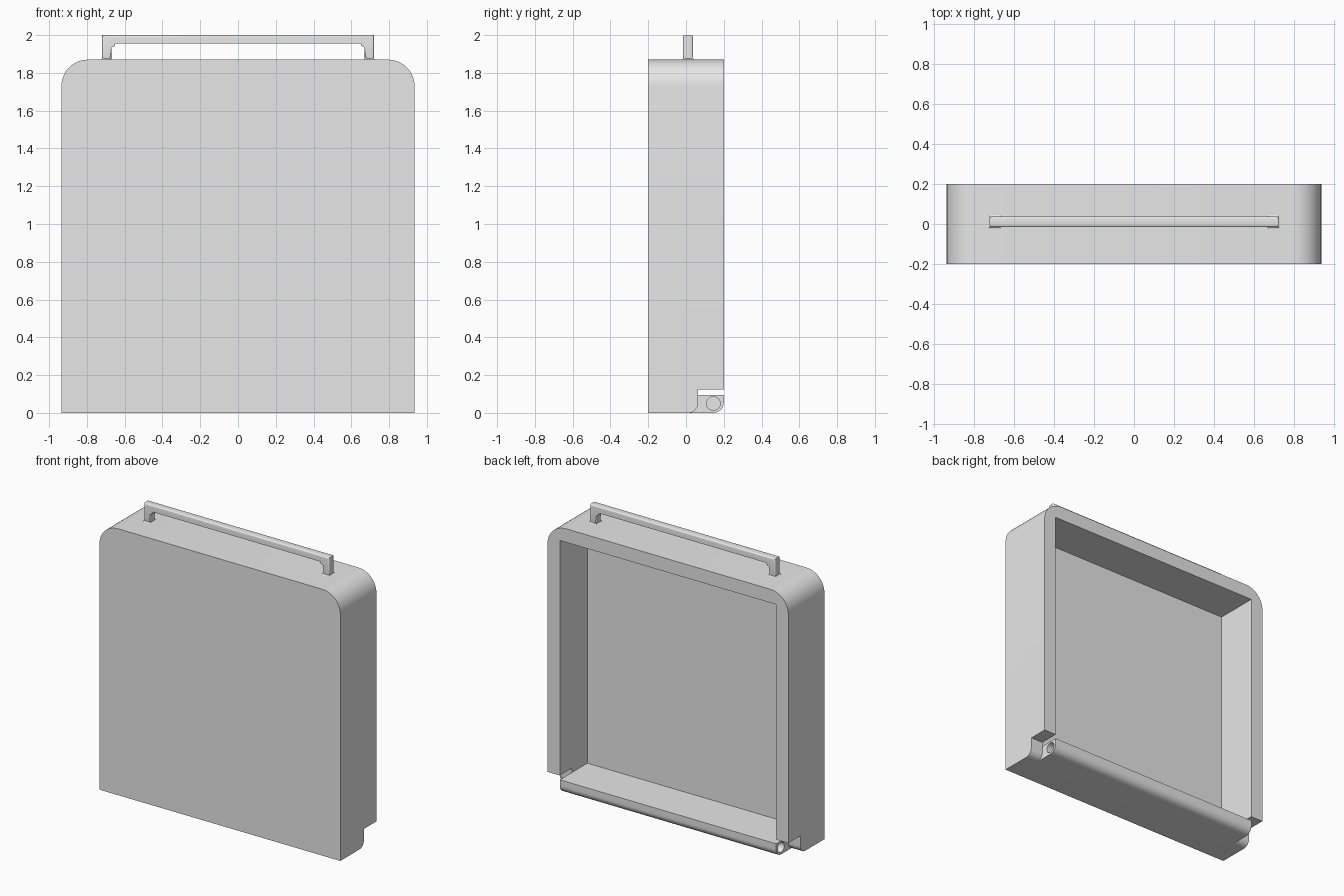
import bpy
import bmesh
from math import sin, cos, pi, radians

cube = bpy.data.objects.get("Cube")
if cube:
    bpy.data.objects.remove(cube, do_unlink=True)

grey = bpy.data.materials.new("plain grey")
grey.use_nodes = True
grey.diffuse_color = (0.8, 0.8, 0.8, 1)
grey.node_tree.nodes["Principled BSDF"].inputs["Base Color"].default_value = (0.8, 0.8, 0.8, 1)


def arc(cx, cz, r, start, end, steps=12):
    """Points of an arc, angles in degrees."""
    angles = [radians(start + (end - start) * i / steps) for i in range(steps + 1)]
    return [(cx + r * cos(a), cz + r * sin(a)) for a in angles]


def finish(name, bm):
    bmesh.ops.recalc_face_normals(bm, faces=bm.faces)
    mesh = bpy.data.meshes.new(name)
    bm.to_mesh(mesh)
    bm.free()
    mesh.materials.append(grey)
    obj = bpy.data.objects.new(name, mesh)
    bpy.context.collection.objects.link(obj)
    return obj


def loft(name, rings, round_caps=0):
    """Closed solid through rings of 3D points; optionally rounds the cap edges."""
    bm = bmesh.new()
    loops = [[bm.verts.new(p) for p in ring] for ring in rings]
    caps = [bm.faces.new(loops[0]), bm.faces.new(loops[-1])]
    n = len(loops[0])
    for a, b in zip(loops, loops[1:]):
        for i in range(n):
            j = (i + 1) % n
            bm.faces.new((a[i], a[j], b[j], b[i]))
    if round_caps:
        edges = [e for f in caps for e in f.edges]
        bmesh.ops.bevel(bm, geom=edges, offset=round_caps, segments=4,
                        profile=0.5, affect='EDGES')
    return finish(name, bm)


def prism(name, points, axis, low, high, round_caps=0):
    """Extrudes an (x, z) outline along y, or a (y, z) outline along x."""
    def place(p, d):
        return (d, p[0], p[1]) if axis == 'x' else (p[0], d, p[1])
    return loft(name, [[place(p, d) for p in points] for d in (low, high)], round_caps)


def cut(obj, cutter):
    mod = obj.modifiers.new("cut", 'BOOLEAN')
    mod.operation = 'DIFFERENCE'
    mod.solver = 'EXACT'
    mod.object = cutter
    bpy.context.view_layer.update()
    depsgraph = bpy.context.evaluated_depsgraph_get()
    mesh = bpy.data.meshes.new_from_object(obj.evaluated_get(depsgraph))
    obj.modifiers.clear()
    obj.data = mesh
    bpy.data.objects.remove(cutter, do_unlink=True)


def smooth(obj):
    bpy.ops.object.select_all(action='DESELECT')
    obj.select_set(True)
    bpy.context.view_layer.objects.active = obj
    bpy.ops.object.shade_smooth_by_angle(angle=radians(30))


W, D, H, R = 0.935, 0.2, 1.87, 0.14    # case half width, half depth, height, corner radius
WALL = 0.095
inner = W - WALL

# Case with rounded top corners
outline = [(-W, 0), (W, 0)] + arc(W - R, H - R, R, 0, 90) + arc(R - W, H - R, R, 90, 180)
case = prism("case", outline, 'y', -D, D)

# Square recess open at the back
recess = [(-inner, WALL), (inner, WALL), (inner, H - WALL), (-inner, H - WALL)]
cut(case, prism("recess_cutter", recess, 'y', WALL - D, D + 0.1))

# Rounded lower back edge that forms the hinge barrel
barrel = arc(0.145, 0.055, 0.055, 0, -90) + [(0.145, -0.05), (0.3, -0.05), (0.3, 0.055)]
cut(case, prism("barrel_cutter", barrel, 'x', -1, 1))

# Notches at both ends of the barrel, with blind pin holes
notch = [(0.3, 0.125), (0.063, 0.125)] + arc(0.013, 0.05, 0.05, 0, -90) \
    + [(0.013, -0.05), (0.3, -0.05)]
hole = arc(0.145, 0.05, 0.036, 0, 360, 32)[:-1]
for side in (-1, 1):
    cut(case, prism("notch_cutter", notch, 'x', side * inner, side * 1.1))
    cut(case, prism("hole_cutter", hole, 'x', side * (inner - 0.1), side * (inner + 0.05)))
smooth(case)

# Carrying handle: square ends outside, small fillets inside
X, LEG, TOP, UNDER, F = 0.72, 0.05, 2.0, 1.955, 0.02
Y, HY = 0.011, 0.027
base = H - 0.03
inside = X - LEG
grip = [(-X, base), (-X, TOP), (X, TOP), (X, base), (inside, base)] \
    + arc(inside - F, UNDER - F, F, 0, 90, 6) \
    + arc(F - inside, UNDER - F, F, 90, 180, 6) + [(-inside, base)]
smooth(prism("handle", grip, 'y', Y - HY, Y + HY, round_caps=0.011))

# Flared feet where the handle meets the case
FLARE = 0.014
for side, label in ((-1, "right"), (1, "left")):
    cx = side * (X - LEG / 2)
    rings = []
    for i in range(6):
        a = i / 5 * pi / 2
        grow = FLARE * (1 - sin(a)) - 0.002
        z = H - 0.001 + FLARE * (1 - cos(a))
        hx, hy = LEG / 2 + grow, HY + grow
        rings.append([(cx + sx * hx, Y + sy * hy, z)
                      for sx, sy in ((-1, -1), (1, -1), (1, 1), (-1, 1))])
    smooth(loft(label + "_handle_foot", rings))
